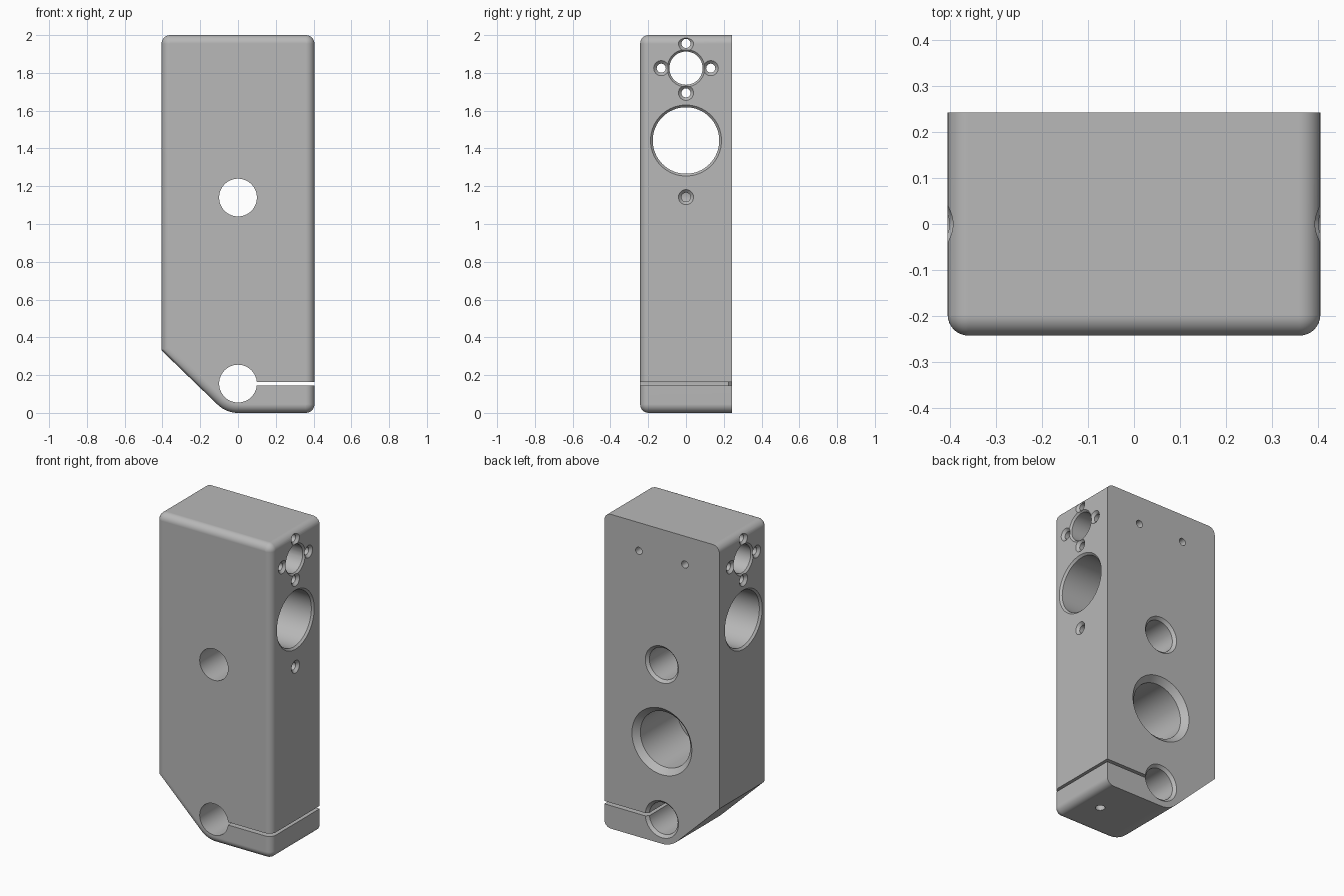
import bpy, bmesh
from math import sin, cos, radians, pi
from mathutils import Vector

if "Cube" in bpy.data.objects:
    bpy.data.objects.remove(bpy.data.objects["Cube"])

W, D, H = 0.405, 0.2425, 2.0      # half width, half depth, height
FILLET, CORNER = 0.045, 0.046     # front edge fillet, outline corner radius
NOSE, SLOPE = 0.155, radians(44)  # clamp nose radius, angled cut

grey = bpy.data.materials.new("machined_grey")
grey.use_nodes = True
colour = (0.48, 0.48, 0.48, 1)
grey.diffuse_color = colour
grey.node_tree.nodes["Principled BSDF"].inputs["Base Color"].default_value = colour


def make_object(name, bm):
    bmesh.ops.recalc_face_normals(bm, faces=bm.faces)
    mesh = bpy.data.meshes.new(name)
    bm.to_mesh(mesh)
    bm.free()
    mesh.materials.append(grey)
    obj = bpy.data.objects.new(name, mesh)
    bpy.context.collection.objects.link(obj)
    return obj


def loft(name, rings):
    """Skin equal-length rings of points and cap both ends."""
    bm = bmesh.new()
    loops = [[bm.verts.new(p) for p in ring] for ring in rings]
    for a, b in zip(loops, loops[1:]):
        for i in range(len(a)):
            j = (i + 1) % len(a)
            bm.faces.new((a[i], a[j], b[j], b[i]))
    bm.faces.new(loops[0])
    bm.faces.new(loops[-1])
    return make_object(name, bm)


def arc(cx, cz, r, start, end, steps=8):
    angles = [start + (end - start) * i / steps for i in range(steps + 1)]
    return [(cx + r * cos(t), cz + r * sin(t)) for t in angles]


def outline(inset, y):
    """Block outline, shrunk by inset: rounded corners, round nose, angled cut."""
    r, cx = CORNER - inset, W - CORNER
    x = inset - W
    z = NOSE - (NOSE - inset + sin(SLOPE) * x) / cos(SLOPE)
    pts = arc(0, NOSE, NOSE - inset, 1.5 * pi, 1.5 * pi - SLOPE)
    pts.append((x, z))
    pts += arc(-cx, H - CORNER, r, pi, pi / 2)
    pts += arc(cx, H - CORNER, r, pi / 2, 0)
    pts += arc(cx, CORNER, r, 0, -pi / 2)
    return [(px, y, pz) for px, pz in pts]


# Block with its front edge filleted
rings = [outline(0, D)]
for i in range(9):
    t = i / 8 * pi / 2
    rings.append(outline(FILLET * (1 - cos(t)), FILLET - D - FILLET * sin(t)))
block = loft("clamp_block", rings)


def cut(cutter):
    cutter.hide_render = True
    mod = block.modifiers.new("cut", 'BOOLEAN')
    mod.operation, mod.solver, mod.object = 'DIFFERENCE', 'EXACT', cutter
    bpy.context.view_layer.objects.active = block
    bpy.ops.object.modifier_apply(modifier=mod.name)
    bpy.data.objects.remove(cutter)


def drill(start, axis, depth, r, chamfer=0.0, both=False, segments=48):
    """Drill from a surface point along axis, with chamfered mouths."""
    start, axis = Vector(start), Vector(axis)
    u = axis.orthogonal().normalized()
    v = axis.cross(u)
    over = 0.02
    grow = over if chamfer else 0
    stations = [(-over, r + chamfer + grow)]
    if chamfer:
        stations.append((chamfer, r))
    if both:
        stations.append((depth - chamfer, r))
        stations.append((depth + over, r + chamfer + over))
    else:
        stations.append((depth, r))
    turn = [2 * pi * i / segments for i in range(segments)]
    cut(loft("drill", [[start + axis * s + (u * cos(t) + v * sin(t)) * rad
                        for t in turn] for s, rad in stations]))


# Rod holes through the depth, chamfered at the back
for z in (1.14, NOSE):
    drill((0, D, z), (0, -1, 0), 2 * D + 0.05, 0.1, 0.017)

# Blind pocket in the back
drill((0, D, 0.65), (0, -1, 0), 0.405, 0.176, 0.035, segments=64)

# Cross bores from side to side
drill((W, 0, 1.442), (-1, 0, 0), 2 * W, 0.176, 0.012, True, 64)
drill((W, 0, 1.825), (-1, 0, 0), 2 * W, 0.088, 0.011, True)

# Ring of screw holes around the upper bore
for y, z in ((0.131, 0), (-0.131, 0), (0, 0.131), (0, -0.131)):
    drill((W, y, 1.825 + z), (-1, 0, 0), 2 * W, 0.024, 0.016, True, 32)

# Set screw hole into the middle rod hole
drill((W, 0, 1.142), (-1, 0, 0), W - 0.05, 0.024, 0.016, segments=32)

# Small tapped holes at the top of the back
for x in (-0.162, 0.162):
    drill((x, D, 1.82), (0, -1, 0), 0.17, 0.023, segments=32)

# Clamp screw hole from below
drill((0.255, 0, 0), (0, 0, 1), 0.4, 0.028, segments=32)

# Clamping slot from the lower rod hole to the side
slot = [[(x, y, z) for x, z in ((0, 0.146), (0.5, 0.146), (0.5, 0.164), (0, 0.164))]
        for y in (-0.3, 0.3)]
cut(loft("slot", slot))

# Smooth curved faces while keeping edges and flats crisp
bpy.ops.object.select_all(action='DESELECT')
block.select_set(True)
bpy.context.view_layer.objects.active = block
bpy.ops.object.shade_smooth_by_angle(angle=radians(30))
weighted = block.modifiers.new("flat_normals", 'WEIGHTED_NORMAL')
weighted.keep_sharp = True
